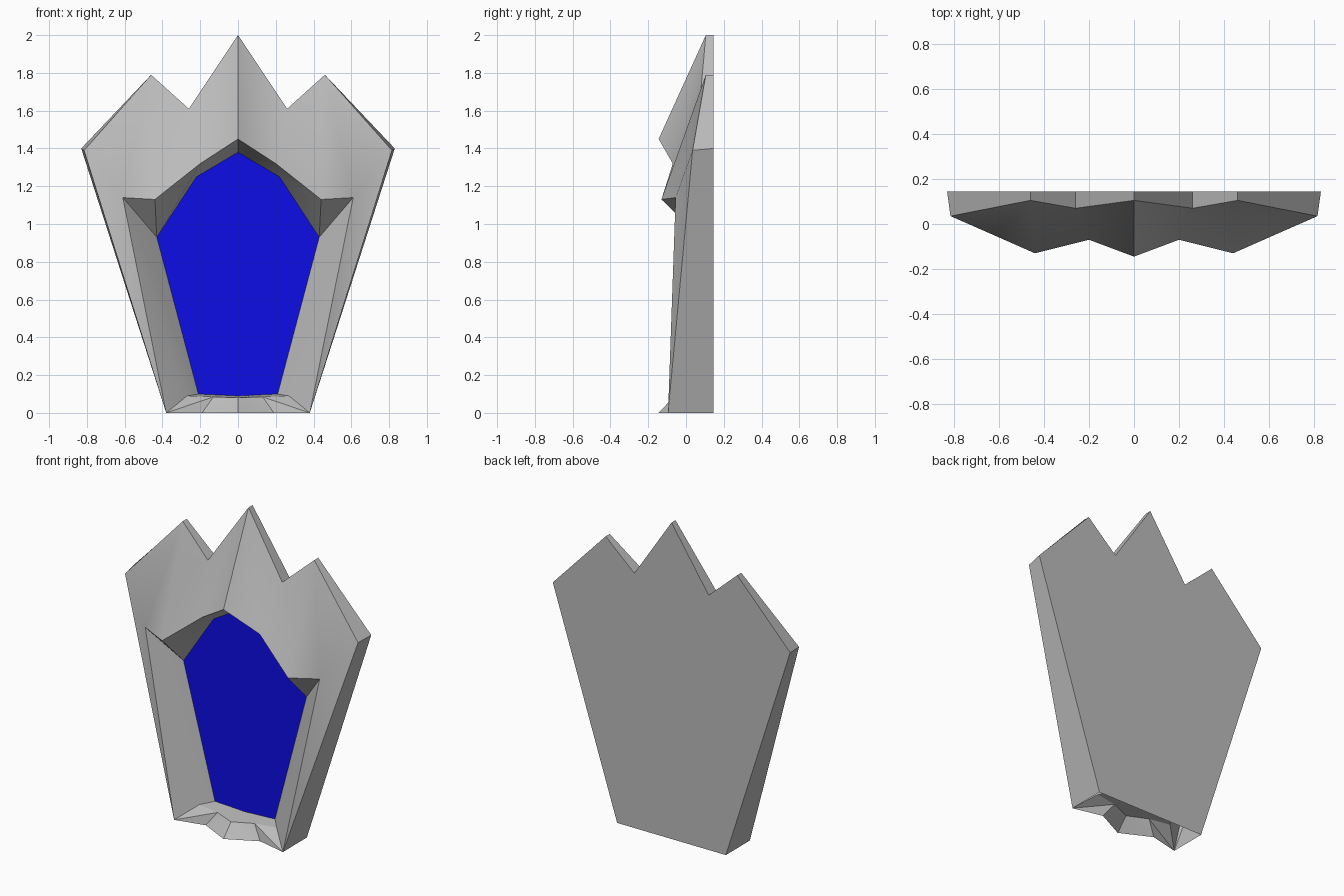
import bpy
import bmesh
import math
from mathutils import Vector

old = bpy.data.objects.get("Cube")
if old:
    bpy.data.objects.remove(old)


def make_material(name, colour):
    mat = bpy.data.materials.new(name)
    mat.use_nodes = True
    mat.diffuse_color = colour
    for node in mat.node_tree.nodes:
        if node.type == 'BSDF_PRINCIPLED':
            node.inputs["Base Color"].default_value = colour
    return mat


grey = make_material("stone grey", (0.5, 0.5, 0.5, 1))
blue = make_material("deep blue", (0.005, 0.005, 1, 1))

# Half loops (x, y, z), each from the bottom centre, up the left side, to the top centre
outer = [(0, -.145, 0), (.19, -.05, 0), (.38, -.095, 0), (.815, .035, 1.39),
         (.46, .105, 1.79), (.26, .07, 1.61), (0, .105, 2)]
rim = [(0, -.07, .08), (.13, -.02, .085), (.27, 0, .09), (.61, -.055, 1.14),
       (.44, -.13, 1.13), (.2, -.07, 1.32), (0, -.145, 1.45)]
inner = [(0, .07, .09), (.1, .07, .095), (.21, .07, .1), (.43, .07, .93),
         (.43, .07, .93), (.22, .07, 1.25), (0, .07, 1.38)]
back = [(x, .145, z) for x, y, z in outer]
back[3] = (.83, .145, 1.4)


def mirrored(points):
    return [(-x, y, z) for x, y, z in reversed(points)]


def add_face(bm, points):
    unique = list(dict.fromkeys(points))
    if len(unique) > 2:
        bm.faces.new([bm.verts.new(Vector(p)) for p in unique])


def add_pair(bm, points):
    add_face(bm, points)
    add_face(bm, mirrored(points))


def full_loop(half):
    return half + mirrored(half)


def finish(bm, name, mat):
    bmesh.ops.remove_doubles(bm, verts=bm.verts[:], dist=0.0005)
    mesh = bpy.data.meshes.new(name)
    bm.to_mesh(mesh)
    bm.free()
    mesh.materials.append(mat)
    obj = bpy.data.objects.new(name, mesh)
    bpy.context.collection.objects.link(obj)
    bpy.ops.object.select_all(action='DESELECT')
    obj.select_set(True)
    bpy.context.view_layer.objects.active = obj
    bpy.ops.object.shade_smooth_by_angle(angle=math.radians(30))
    return obj


# Crowned frame: faceted front, recess walls, side walls and flat back, open underneath
bm = bmesh.new()
for i in range(len(outer) - 1):
    o1, o2, r1, r2 = outer[i], outer[i + 1], rim[i], rim[i + 1]
    if i == 2:
        add_pair(bm, [o1, o2, r2])
        add_pair(bm, [o1, r2, r1])
    else:
        add_pair(bm, [o1, o2, r1])
        add_pair(bm, [o2, r2, r1])
    add_pair(bm, [r1, r2, inner[i + 1], inner[i]])
    if i >= 2:
        add_pair(bm, [back[i], back[i + 1], o2, o1])
add_face(bm, list(reversed(full_loop(back))))
finish(bm, "crowned_frame", grey)

# Recessed panel
bm = bmesh.new()
add_face(bm, full_loop(inner))
finish(bm, "inset_panel", blue)
